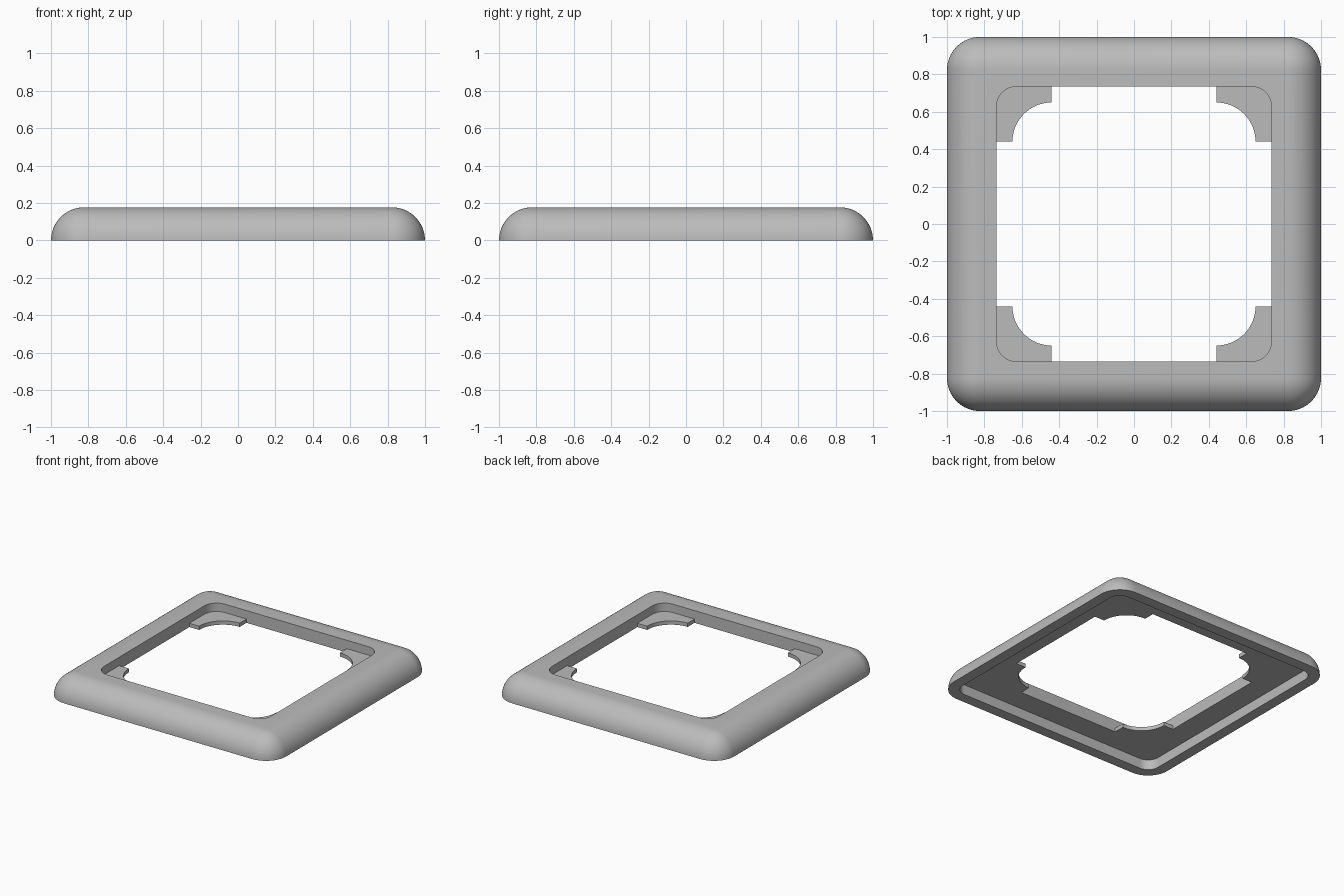
import bpy
import bmesh
from math import cos, sin, pi, radians

cube = bpy.data.objects.get("Cube")
if cube:
    bpy.data.objects.remove(cube, do_unlink=True)

HEIGHT, FLOOR, TAB_TOP = 0.177, 0.08, 0.11
OPENING, OPENING_R = 0.735, 0.107
RECESS, RECESS_R = 0.915, 0.092
TAB_END, TAB_WIDTH = 0.44, 0.085
STEPS = 16

grey = bpy.data.materials.new("light grey plastic")
grey.use_nodes = True
COLOUR = (0.5, 0.5, 0.5, 1)
grey.diffuse_color = COLOUR
grey.node_tree.nodes["Principled BSDF"].inputs["Base Color"].default_value = COLOUR


def arc(cx, cy, r, start, end):
    """Points along an arc, angles in quarter turns."""
    angles = [(start + (end - start) * i / STEPS) * pi / 2 for i in range(STEPS + 1)]
    return [(cx + r * cos(a), cy + r * sin(a)) for a in angles]


def rounded_square(half, r):
    c = half - r
    corners = ((c, c), (-c, c), (-c, -c), (c, -c))
    return [p for q, (x, y) in enumerate(corners) for p in arc(x, y, r, q, q + 1)]


def finish(bm, name):
    bmesh.ops.remove_doubles(bm, verts=bm.verts, dist=0.0001)
    bmesh.ops.recalc_face_normals(bm, faces=bm.faces)
    mesh = bpy.data.meshes.new(name)
    bm.to_mesh(mesh)
    bm.free()
    mesh.materials.append(grey)
    obj = bpy.data.objects.new(name, mesh)
    bpy.context.collection.objects.link(obj)
    bpy.ops.object.select_all(action="DESELECT")
    obj.select_set(True)
    bpy.context.view_layer.objects.active = obj
    bpy.ops.object.shade_smooth_by_angle(angle=radians(30))


# Frame: rounded outside, straight opening, recessed underside
sections = []
for height, r in arc(0, 0, HEIGHT, 1, 0):
    sections.append((1 - HEIGHT + height, height, r))
sections += [(RECESS, RECESS_R, 0), (RECESS, RECESS_R, FLOOR),
             (OPENING, OPENING_R, FLOOR), (OPENING, OPENING_R, HEIGHT)]
bm = bmesh.new()
rings = [[bm.verts.new((x, y, z)) for x, y in rounded_square(half, r)]
         for half, r, z in sections]
for a, b in zip(rings, rings[1:] + rings[:1]):
    for i in range(len(a)):
        j = (i + 1) % len(a)
        bm.faces.new((a[i], a[j], b[j], b[i]))
finish(bm, "frame")

# Corner tabs: thin plates with a concave inner edge
inner = arc(TAB_END, TAB_END, OPENING - TAB_WIDTH - TAB_END, 1, 0)
c = OPENING - OPENING_R
outer = [(OPENING, TAB_END)] + arc(c, c, OPENING_R, 0, 1) + [(TAB_END, OPENING)]
for side, sx in (("left", 1), ("right", -1)):
    for end, sy in (("front", -1), ("back", 1)):
        bm = bmesh.new()
        base = bm.faces.new([bm.verts.new((x * sx, y * sy, FLOOR)) for x, y in inner + outer])
        top = bmesh.ops.extrude_face_region(bm, geom=[base])["geom"]
        moved = [v for v in top if isinstance(v, bmesh.types.BMVert)]
        bmesh.ops.translate(bm, verts=moved, vec=(0, 0, TAB_TOP - FLOOR))
        finish(bm, f"{end}_{side}_tab")
